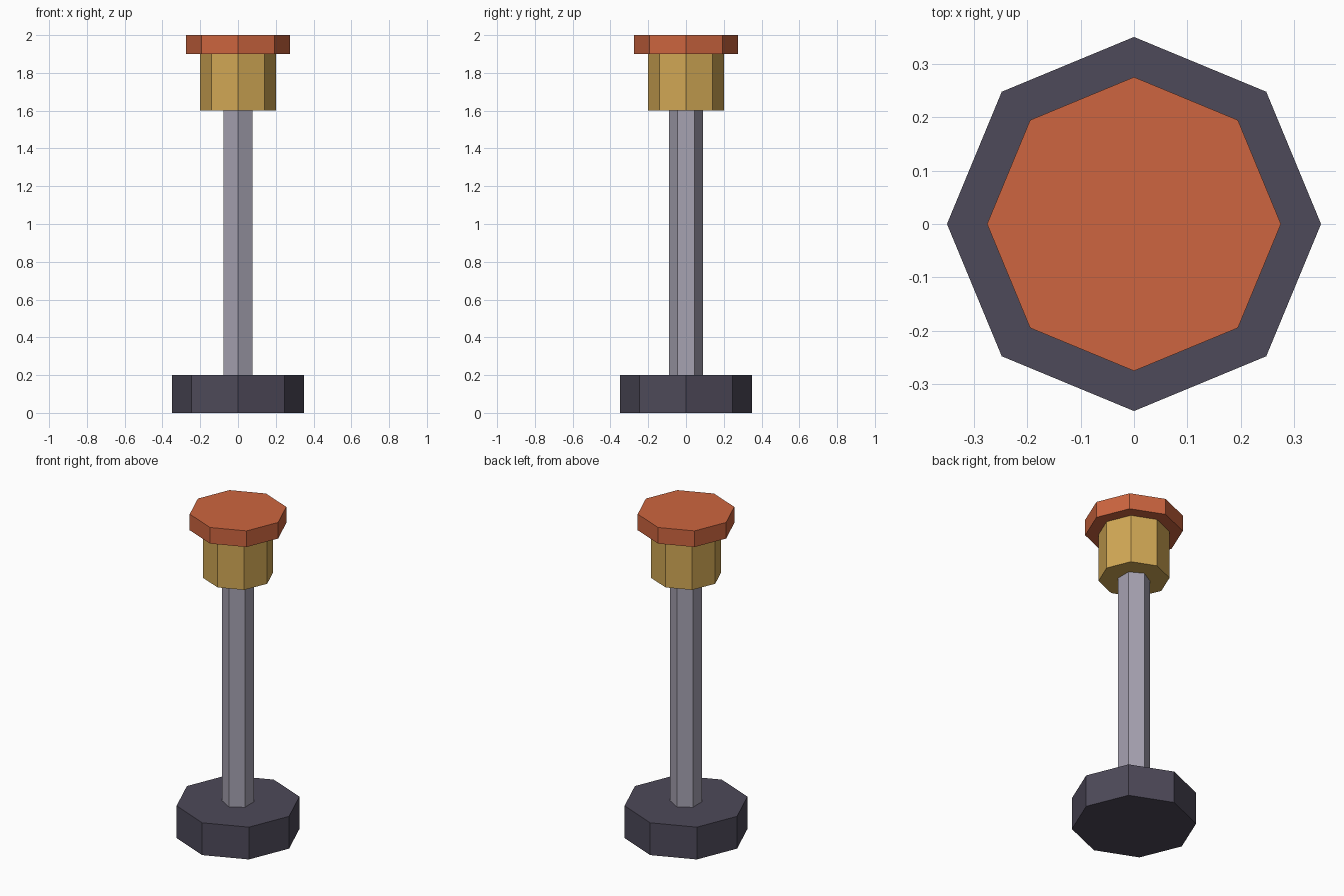
import bpy

cube = bpy.data.objects.get("Cube")
if cube:
    bpy.data.objects.remove(cube, do_unlink=True)


def make_material(name, rgb):
    mat = bpy.data.materials.new(name)
    mat.use_nodes = True
    mat.diffuse_color = (*rgb, 1)
    mat.node_tree.nodes["Principled BSDF"].inputs["Base Color"].default_value = (*rgb, 1)
    return mat


def prism(name, sides, radius, bottom, top, mat):
    """Flat-sided upright prism with a corner pointing along y."""
    bpy.ops.mesh.primitive_cylinder_add(
        vertices=sides, radius=radius, depth=top - bottom,
        location=(0, 0, (bottom + top) / 2))
    obj = bpy.context.object
    obj.name = name
    obj.data.materials.append(mat)
    return obj


slate = make_material("dark slate", (0.075, 0.067, 0.1))
steel = make_material("grey steel", (0.38, 0.36, 0.44))
amber = make_material("amber", (0.64, 0.39, 0.09))
rust = make_material("rust orange", (0.61, 0.13, 0.05))

# Octagonal foot, hexagonal post, octagonal lamp and its wider lid
prism("base", 8, 0.35, 0, 0.2, slate)
prism("post", 6, 0.09, 0.2, 1.6, steel)
prism("lamp", 8, 0.2, 1.6, 1.9, amber)
prism("cap", 8, 0.275, 1.9, 2.0, rust)
